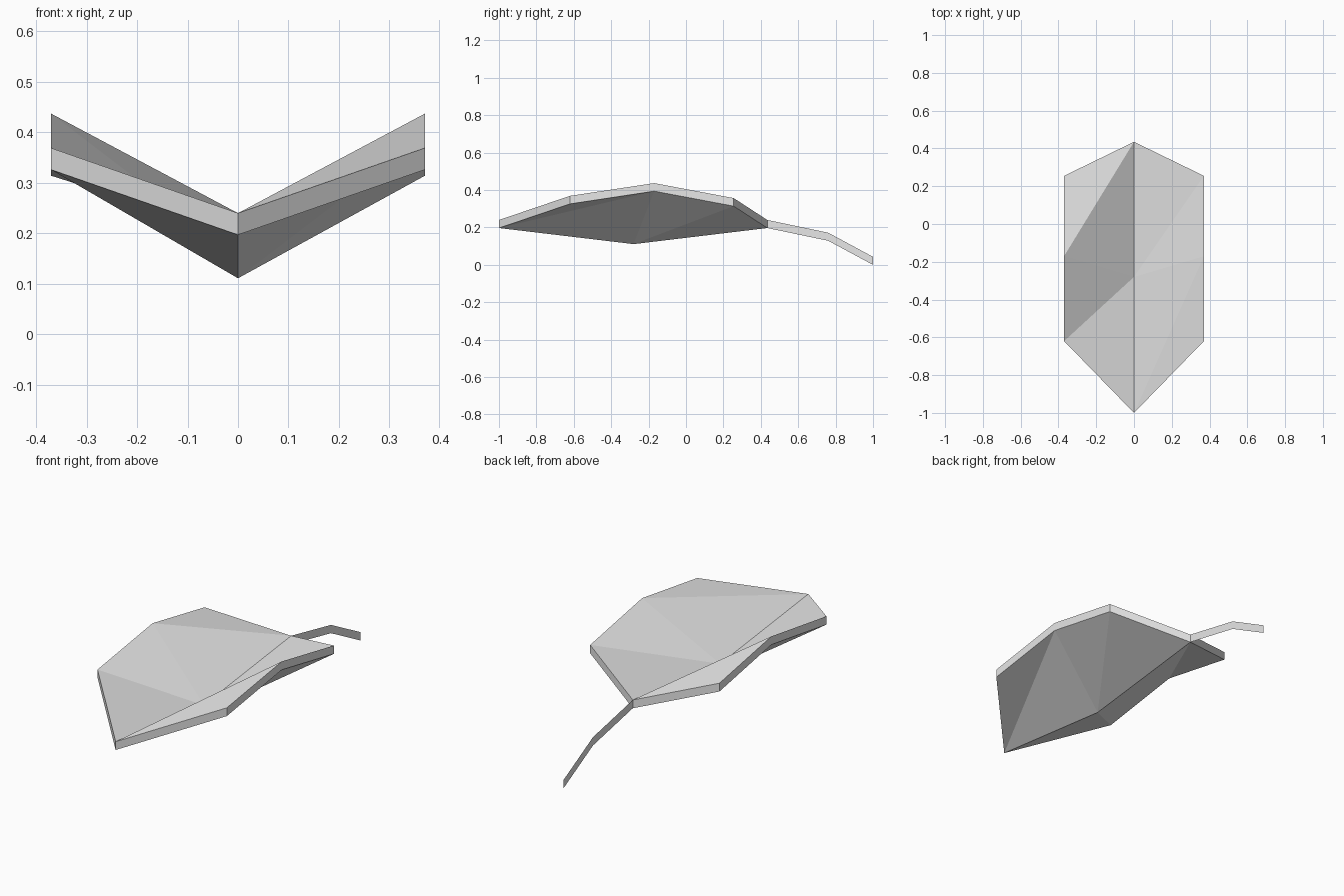
import bpy
import bmesh
from mathutils import Vector

cube = bpy.data.objects.get("Cube")
if cube:
    bpy.data.objects.remove(cube, do_unlink=True)

THICKNESS = 0.043
HALF_WIDTH = 0.37

grey = bpy.data.materials.new("plain_grey")
grey.use_nodes = True
grey.diffuse_color = (0.8, 0.8, 0.8, 1)
grey.node_tree.nodes["Principled BSDF"].inputs["Base Color"].default_value = (0.8, 0.8, 0.8, 1)


def finish(name, bm):
    mesh = bpy.data.meshes.new(name)
    bm.to_mesh(mesh)
    bm.free()
    mesh.materials.append(grey)
    obj = bpy.data.objects.new(name, mesh)
    bpy.context.collection.objects.link(obj)
    return obj


# Leaf blade: two folded halves meeting along a sagging midrib
bm = bmesh.new()
tip = bm.verts.new((0, -1, 0.24))
mid = bm.verts.new((0, -0.28, 0.154))
base = bm.verts.new((0, 0.435, 0.24))


def rim(side):
    points = [(-0.62, 0.369), (-0.17, 0.437), (0.255, 0.357)]
    return [bm.verts.new((side * HALF_WIDTH, y, z)) for y, z in points]


# Each half fans out from the midrib, with one ridge to its highest rim point
front, peak, back = rim(1)
for tri in [(tip, front, peak), (tip, peak, mid), (mid, peak, back), (mid, back, base)]:
    bm.faces.new(tri)
front, peak, back = rim(-1)
for tri in [(front, tip, mid), (peak, front, mid), (peak, mid, base), (back, peak, base)]:
    bm.faces.new(tri)

# Give the blade a vertical thickness
result = bmesh.ops.extrude_face_region(bm, geom=bm.faces[:], use_keep_orig=True)
lower = [v for v in result["geom"] if isinstance(v, bmesh.types.BMVert)]
bmesh.ops.translate(bm, verts=lower, vec=Vector((0, 0, -THICKNESS)))
bmesh.ops.recalc_face_normals(bm, faces=bm.faces[:])
finish("leaf_blade", bm)

# Stem: a flat upright strip drooping behind the blade
bm = bmesh.new()
path = [(0.435, 0.24), (0.76, 0.172), (1, THICKNESS)]
columns = [[bm.verts.new((0, y, z - drop)) for drop in (0, THICKNESS)] for y, z in path]
for a, b in zip(columns, columns[1:]):
    bm.faces.new((a[1], b[1], b[0], a[0]))
finish("stem", bm)
